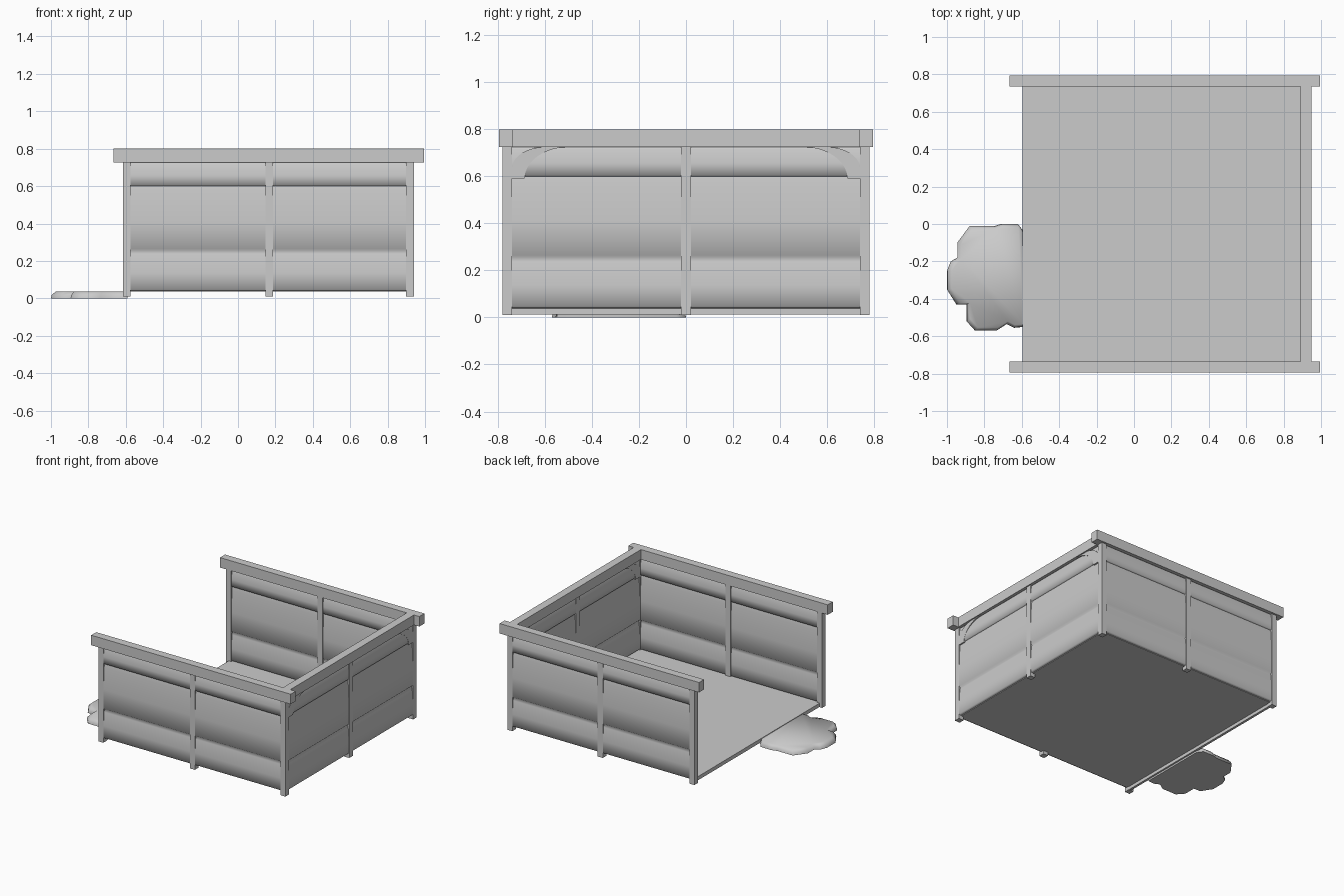
import bpy, bmesh, math
from mathutils import Vector

cube = bpy.data.objects.get("Cube")
if cube:
    bpy.data.objects.remove(cube, do_unlink=True)

grey = bpy.data.materials.new("plain grey")
grey.use_nodes = True
grey.diffuse_color = (0.6, 0.6, 0.6, 1)
grey.node_tree.nodes["Principled BSDF"].inputs["Base Color"].default_value = (0.6, 0.6, 0.6, 1)

WALL_Y, BACK_X, OPEN_X, MID_X = 0.76, 0.92, -0.595, 0.167
FLOOR_Z, RAIL_Z, TOP_Z = 0.04, 0.725, 0.8


def finish(name, bm):
    bmesh.ops.recalc_face_normals(bm, faces=bm.faces)
    mesh = bpy.data.meshes.new(name)
    bm.to_mesh(mesh)
    bm.free()
    mesh.materials.append(grey)
    obj = bpy.data.objects.new(name, mesh)
    bpy.context.collection.objects.link(obj)
    return obj


def box(name, low, high):
    bm = bmesh.new()
    bmesh.ops.create_cube(bm, size=1)
    low, high = Vector(low), Vector(high)
    for v in bm.verts:
        v.co = (low + high) / 2 + v.co * (high - low)
    return finish(name, bm)


def prism(name, outline, start, end):
    """Outline of 3D points swept from one offset to another."""
    bm = bmesh.new()
    face = bm.faces.new([bm.verts.new(Vector(p) + Vector(start)) for p in outline])
    moved = bmesh.ops.extrude_face_region(bm, geom=[face])["geom"]
    bmesh.ops.translate(bm, vec=Vector(end) - Vector(start),
                        verts=[g for g in moved if isinstance(g, bmesh.types.BMVert)])
    return finish(name, bm)


def smooth(obj, angle):
    bpy.ops.object.select_all(action='DESELECT')
    obj.select_set(True)
    bpy.context.view_layer.objects.active = obj
    bpy.ops.object.shade_smooth_by_angle(angle=math.radians(angle))


# Lapped planks: every plank bulges just above its lower edge
plank_shape = [(0.0, 0.007), (0.03, 0.018), (0.45, 0.019), (0.92, 0.012)]
seams = [FLOOR_Z, 0.255, 0.6, RAIL_Z]
side = [(z0 + t * (z1 - z0), d) for z0, z1 in zip(seams, seams[1:]) for t, d in plank_shape]
side.append((RAIL_Z, 0.008))
section = side + [(z, -d) for z, d in reversed(side)]

for label, s in (("front", -1), ("rear", 1)):
    wall = prism(label + "_wall", [(0, s * WALL_Y + d, z) for z, d in section],
                 (OPEN_X, 0, 0), (BACK_X, 0, 0))
    smooth(wall, 80)
    box(label + "_rail", (-0.665, s * 0.765 - 0.03, RAIL_Z), (0.995, s * 0.765 + 0.03, TOP_Z))
end_wall = prism("end_wall", [(BACK_X + d, 0, z) for z, d in section],
                 (0, -WALL_Y, 0), (0, WALL_Y, 0))
smooth(end_wall, 80)
box("end_rail", (BACK_X - 0.03, -0.735, RAIL_Z), (BACK_X + 0.03, 0.735, TOP_Z))

# Posts
spots = [(x, s * WALL_Y) for x in (OPEN_X, MID_X, BACK_X) for s in (-1, 1)] + [(BACK_X, 0)]
for i, (x, y) in enumerate(spots):
    box(f"post_{i + 1}", (x - 0.021, y - 0.021, 0.01), (x + 0.021, y + 0.021, RAIL_Z))

# Floor and sill at the open end
box("floor", (OPEN_X, -WALL_Y, FLOOR_Z - 0.004), (BACK_X, WALL_Y, FLOOR_Z))
box("sill", (OPEN_X, -0.74, 0.012), (OPEN_X + 0.018, 0.74, FLOOR_Z))

# Arched braces in the upper corners of the end wall
def arc(y0, z0, y1, z1, steps=8):
    angles = [math.pi / 2 * i / steps for i in range(steps + 1)]
    return [(y1 + (y0 - y1) * math.cos(a), z0 + (z1 - z0) * math.sin(a)) for a in angles]

brace = arc(0.687, 0.59, 0.5, RAIL_Z) + arc(0.74, 0.635, 0.6, RAIL_Z)[::-1] + [(0.74, 0.59)]
for label, s in (("front", -1), ("rear", 1)):
    prism(label + "_brace", [(BACK_X, s * y, z) for y, z in brace],
          (-0.02, 0, 0), (0.02, 0, 0))

# Flat irregular step stone with a sloping rim
outline = [(-0.59, -0.04), (-0.62, 0), (-0.71, 0), (-0.75, -0.012), (-0.88, -0.012),
           (-0.945, -0.1), (-0.945, -0.18), (-0.98, -0.2), (-1, -0.25), (-1, -0.35),
           (-0.95, -0.43), (-0.895, -0.43), (-0.895, -0.52), (-0.85, -0.57),
           (-0.735, -0.57), (-0.68, -0.535), (-0.64, -0.555), (-0.59, -0.55)]
bm = bmesh.new()
centre = Vector((-0.59, -0.29))
rings = []
for scale, z in ((1, 0), (0.99, 0.018), (0.94, 0.036)):
    points = [centre + (Vector(p) - centre) * scale for p in outline]
    rings.append([bm.verts.new((p.x, p.y, z)) for p in points])
for a, b in zip(rings, rings[1:]):
    for i in range(len(a)):
        j = (i + 1) % len(a)
        bm.faces.new((a[i], a[j], b[j], b[i]))
bm.faces.new(rings[0])
bm.faces.new(rings[-1])
smooth(finish("step_stone", bm), 70)
